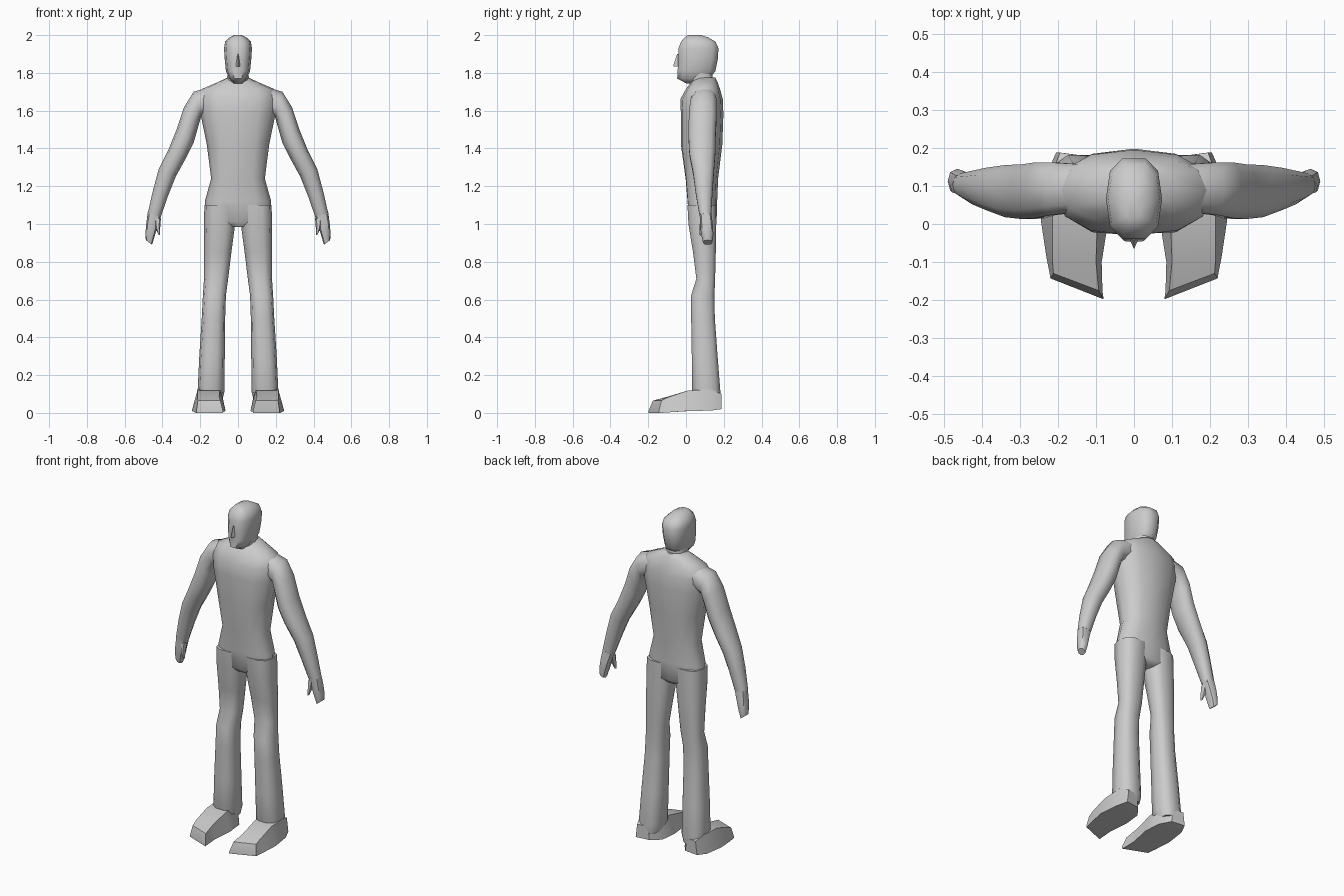
import bpy, bmesh, math
from mathutils import Vector

grey = bpy.data.materials.new("plain_grey")
grey.diffuse_color = (0.6, 0.6, 0.6, 1)


def ring(a, b, v, n=10, p=0.85):
    """Rounded section from point a to point b, with half depth vector v."""
    a, b, v = Vector(a), Vector(b), Vector(v)
    c, u = (a + b) / 2, (b - a) / 2
    pts = []
    for i in range(n):
        t = 2 * math.pi * i / n
        k, s = math.cos(t), math.sin(t)
        pts.append(c + u * math.copysign(abs(k) ** p, k) + v * math.copysign(abs(s) ** p, s))
    return pts


def loft(name, rings, mirror=False, angle=50):
    """Skin a list of equal rings, cap both ends and shade smooth."""
    bm = bmesh.new()
    vs = [[bm.verts.new(p) for p in r] for r in rings]
    n = len(vs[0])
    for r, s in zip(vs, vs[1:]):
        for i in range(n):
            j = (i + 1) % n
            bm.faces.new((r[i], r[j], s[j], s[i]))
    bm.faces.new(vs[0])
    bm.faces.new(vs[-1])
    bmesh.ops.recalc_face_normals(bm, faces=bm.faces)
    mesh = bpy.data.meshes.new(name)
    bm.to_mesh(mesh)
    bm.free()
    mesh.materials.append(grey)
    ob = bpy.data.objects.new(name, mesh)
    bpy.context.collection.objects.link(ob)
    bpy.context.view_layer.objects.active = ob
    ob.select_set(True)
    bpy.ops.object.shade_smooth_by_angle(angle=math.radians(angle))
    ob.select_set(False)
    if mirror:
        ob.modifiers.new("mirror", 'MIRROR').use_mirror_merge = False
    return ob


def section(x0, z0, x1, z1, y0, y1, n=10, p=0.85):
    """Section spanning two points in x/z and a front-to-back range."""
    y = (y0 + y1) / 2
    return ring((x0, y, z0), (x1, y, z1), (0, (y1 - y0) / 2, 0), n, p)


# Torso: z, half width, front, back
torso = []
for z, w, y0, y1 in [(0.985, 0.10, 0.03, 0.14), (1.01, 0.172, 0.01, 0.162),
                     (1.12, 0.176, 0.0, 0.165), (1.24, 0.142, -0.01, 0.17),
                     (1.42, 0.165, -0.035, 0.192), (1.58, 0.198, -0.035, 0.198),
                     (1.66, 0.205, -0.03, 0.195), (1.715, 0.19, 0.0, 0.18),
                     (1.75, 0.11, 0.025, 0.168), (1.775, 0.055, 0.05, 0.155)]:
    r = section(-w, z, w, z, y0, y1, 12)
    if z < 1.6:
        r[9].y += 0.008          # shallow front seam
    torso.append(r)
loft("torso", torso)

# Neck
loft("neck", [section(-w, z, w, z, y0, y1) for z, w, y0, y1 in
              [(1.70, 0.06, 0.03, 0.15), (1.83, 0.055, 0.01, 0.14)]])

# Head: z, half width, front, back
loft("head", [section(-w, z, w, z, y0, y1, 10, 0.75) for z, w, y0, y1 in
              [(1.745, 0.025, 0.0, 0.06), (1.77, 0.046, -0.05, 0.13),
               (1.81, 0.064, -0.048, 0.16), (1.87, 0.07, -0.046, 0.172),
               (1.93, 0.074, -0.044, 0.176), (1.965, 0.068, -0.03, 0.16),
               (1.988, 0.045, -0.01, 0.12), (2.0, 0.02, 0.01, 0.08)]])

# Nose wedge
loft("nose", [[(-w, -0.03, z), (w, -0.03, z), (0, y, z)] for z, w, y in
              [(1.835, 0.016, -0.066), (1.845, 0.016, -0.066), (1.90, 0.007, -0.047)]])

# Arm: inner x/z, outer x/z, front, back
loft("arm", [section(*s) for s in
             [(0.13, 1.60, 0.15, 1.725, 0.03, 0.16), (0.195, 1.57, 0.235, 1.70, 0.02, 0.165),
              (0.212, 1.51, 0.285, 1.62, 0.012, 0.165), (0.235, 1.43, 0.325, 1.50, 0.01, 0.16),
              (0.275, 1.35, 0.37, 1.39, 0.015, 0.158), (0.33, 1.25, 0.42, 1.29, 0.035, 0.15),
              (0.37, 1.15, 0.452, 1.17, 0.05, 0.142), (0.408, 1.04, 0.478, 1.055, 0.07, 0.135)]],
     True)

# Hand
loft("hand", [section(*s, 8) for s in
              [(0.405, 1.05, 0.478, 1.06, 0.072, 0.135), (0.425, 0.99, 0.486, 1.0, 0.075, 0.142),
               (0.44, 0.94, 0.49, 0.95, 0.08, 0.145), (0.455, 0.89, 0.488, 0.915, 0.09, 0.14)]],
     True)
loft("thumb", [section(*s, 6) for s in
               [(0.408, 1.03, 0.445, 1.03, 0.075, 0.115), (0.412, 0.98, 0.437, 0.98, 0.068, 0.1),
                (0.413, 0.94, 0.422, 0.945, 0.07, 0.085)]], True)

# Trouser leg: z, inner, outer, front, back
loft("trouser_leg", [section(x0, z, x1, z, y0, y1, 10, 0.75) for z, x0, x1, y0, y1 in
                     [(1.10, 0.005, 0.178, 0.005, 0.163), (1.0, 0.015, 0.18, 0.01, 0.163),
                      (0.85, 0.035, 0.18, 0.035, 0.16), (0.71, 0.052, 0.18, 0.053, 0.156),
                      (0.62, 0.064, 0.186, 0.024, 0.153), (0.5, 0.068, 0.192, 0.025, 0.155),
                      (0.3, 0.07, 0.205, 0.028, 0.17), (0.11, 0.072, 0.214, 0.03, 0.185),
                      (0.06, 0.085, 0.21, 0.05, 0.18)]], True)

# Shoe: inner x/y, outer x/y, sole height, top height, top inset
shoe = []
for x0, y0, x1, y1, z0, z1, d in [(0.12, 0.178, 0.205, 0.188, 0.02, 0.10, 0.01),
                                  (0.075, 0.12, 0.23, 0.13, 0.012, 0.125, 0.015),
                                  (0.066, 0.02, 0.245, 0.01, 0.01, 0.118, 0.03),
                                  (0.085, -0.1, 0.23, -0.09, 0.003, 0.085, 0.015),
                                  (0.083, -0.175, 0.222, -0.13, 0.0, 0.065, 0.01),
                                  (0.08, -0.198, 0.22, -0.143, 0.0, 0.012, 0.0)]:
    shoe.append([(x0, y0, z0), (x1, y1, z0), (x1 - d, y1, z1), (x0 + d, y0, z1)])
loft("shoe", shoe, True, 40)
